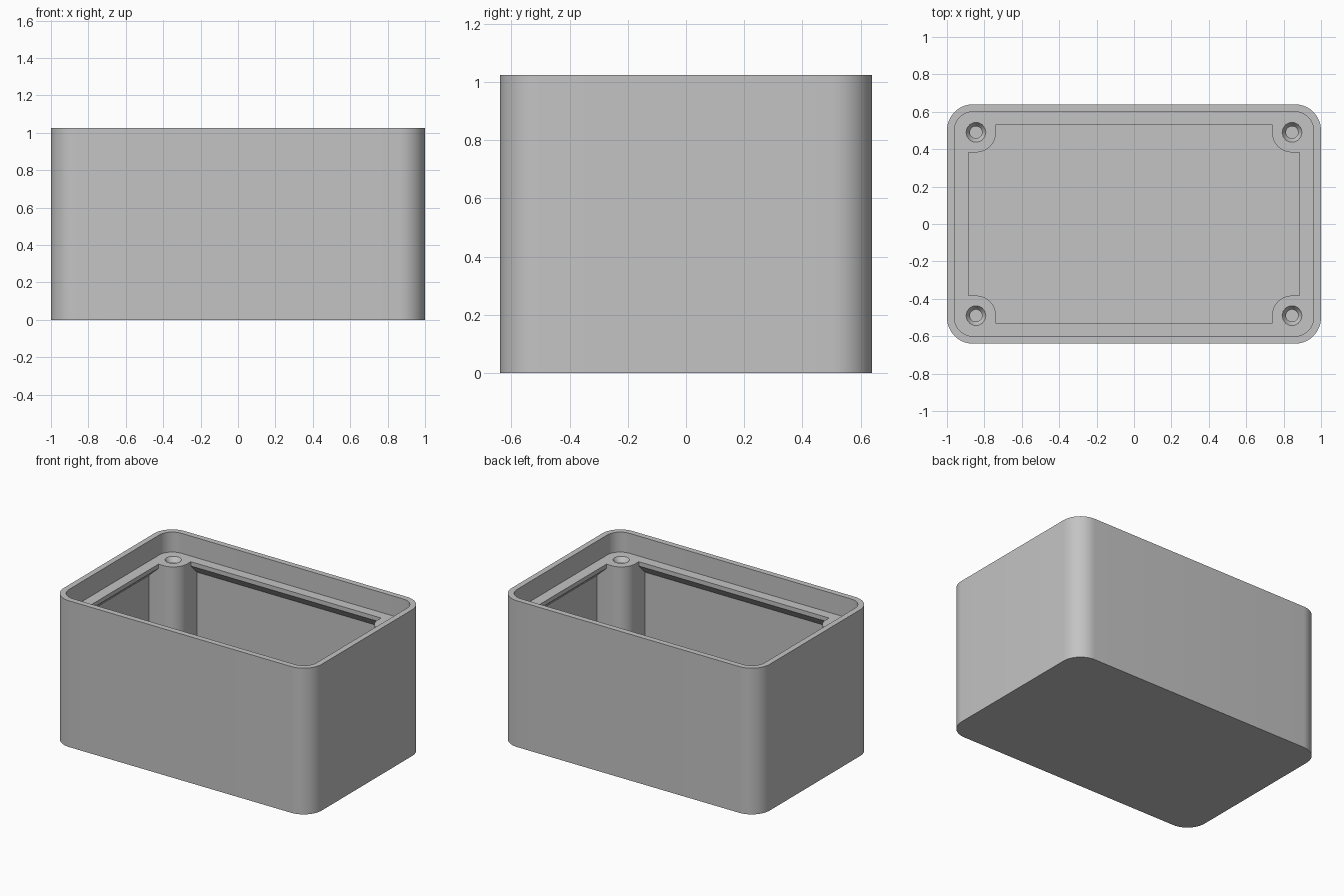
import bpy
import bmesh
from math import cos, sin, pi, radians

cube = bpy.data.objects.get("Cube")
if cube:
    bpy.data.objects.remove(cube, do_unlink=True)

HEIGHT, LEDGE, FLOOR = 1.025, 0.885, 0.04
LIP, SLOPE = 0.03, 0.07            # thickness of the ledge edge, height of its sloped underside
POST_X, POST_Y, POST_R = 0.845, 0.49, 0.107
SEG = 14

grey = bpy.data.materials.new("plain grey")
grey.use_nodes = True
colour = (0.55, 0.55, 0.55, 1)
grey.diffuse_color = colour
grey.node_tree.nodes["Principled BSDF"].inputs["Base Color"].default_value = colour


def arc(cx, cy, r, start, end):
    steps = [start + (end - start) * i / SEG for i in range(SEG + 1)]
    return [(cx + r * cos(a), cy + r * sin(a)) for a in steps]


def four_corners(quarter):
    """Mirror a counter-clockwise +x +y corner into a full outline."""
    out = []
    for sx, sy in ((1, 1), (-1, 1), (-1, -1), (1, -1)):
        pts = quarter if sx * sy > 0 else quarter[::-1]
        out += [(x * sx, y * sy) for x, y in pts]
    return out


def rounded(hx, hy, r):
    return four_corners(arc(hx - r, hy - r, r, 0, pi / 2))


def notched(hx, hy):
    """Rectangle whose corners are taken up by the screw posts."""
    notch = arc(POST_X, POST_Y, POST_R, 1.5 * pi, pi)
    return four_corners([(hx, POST_Y - POST_R)] + notch + [(POST_X - POST_R, hy)])


def loft(name, sections):
    """Solid through (outline, z) sections, listed from bottom to top."""
    bm = bmesh.new()
    rings = [[bm.verts.new((x, y, z)) for x, y in pts] for pts, z in sections]
    n = len(rings[0])
    for low, high in zip(rings, rings[1:]):
        for i in range(n):
            j = (i + 1) % n
            bm.faces.new((low[i], low[j], high[j], high[i]))
    bm.faces.new(rings[0][::-1])
    bm.faces.new(rings[-1])
    bmesh.ops.recalc_face_normals(bm, faces=bm.faces)
    mesh = bpy.data.meshes.new(name)
    bm.to_mesh(mesh)
    bm.free()
    mesh.materials.append(grey)
    obj = bpy.data.objects.new(name, mesh)
    bpy.context.collection.objects.link(obj)
    return obj


def cut(target, cutter):
    cutter.hide_render = True
    mod = target.modifiers.new("cut", "BOOLEAN")
    mod.operation, mod.solver, mod.object = "DIFFERENCE", "EXACT", cutter
    bpy.context.view_layer.objects.active = target
    bpy.ops.object.modifier_apply(modifier=mod.name)
    bpy.data.objects.remove(cutter, do_unlink=True)


# Outer body
box = loft("enclosure_box", [(rounded(1, 0.64, 0.14), 0), (rounded(1, 0.64, 0.14), HEIGHT)])

# Lid recess above the ledge
recess = rounded(0.96, 0.60, 0.10)
cut(box, loft("recess_cutter", [(recess, LEDGE), (recess, HEIGHT + 0.1)]))

# Main cavity, leaving corner posts and a ledge with a sloped underside
wide, narrow = notched(0.96, 0.60), notched(0.885, 0.531)
cut(box, loft("cavity_cutter", [
    (wide, FLOOR), (wide, LEDGE - LIP - SLOPE),
    (narrow, LEDGE - LIP), (narrow, LEDGE + 0.05)]))

# Countersunk screw holes in the posts
for sx in (-1, 1):
    for sy in (-1, 1):
        pilot = arc(sx * POST_X, sy * POST_Y, 0.033, 0, 2 * pi)[:-1]
        mouth = arc(sx * POST_X, sy * POST_Y, 0.053, 0, 2 * pi)[:-1]
        cut(box, loft("hole_cutter", [
            (pilot, 0.5), (pilot, LEDGE - 0.03), (mouth, LEDGE), (mouth, LEDGE + 0.05)]))

# Smooth the rounded corners, keep the edges crisp
bpy.ops.object.select_all(action="DESELECT")
box.select_set(True)
bpy.context.view_layer.objects.active = box
bpy.ops.object.shade_smooth_by_angle(angle=radians(30))
